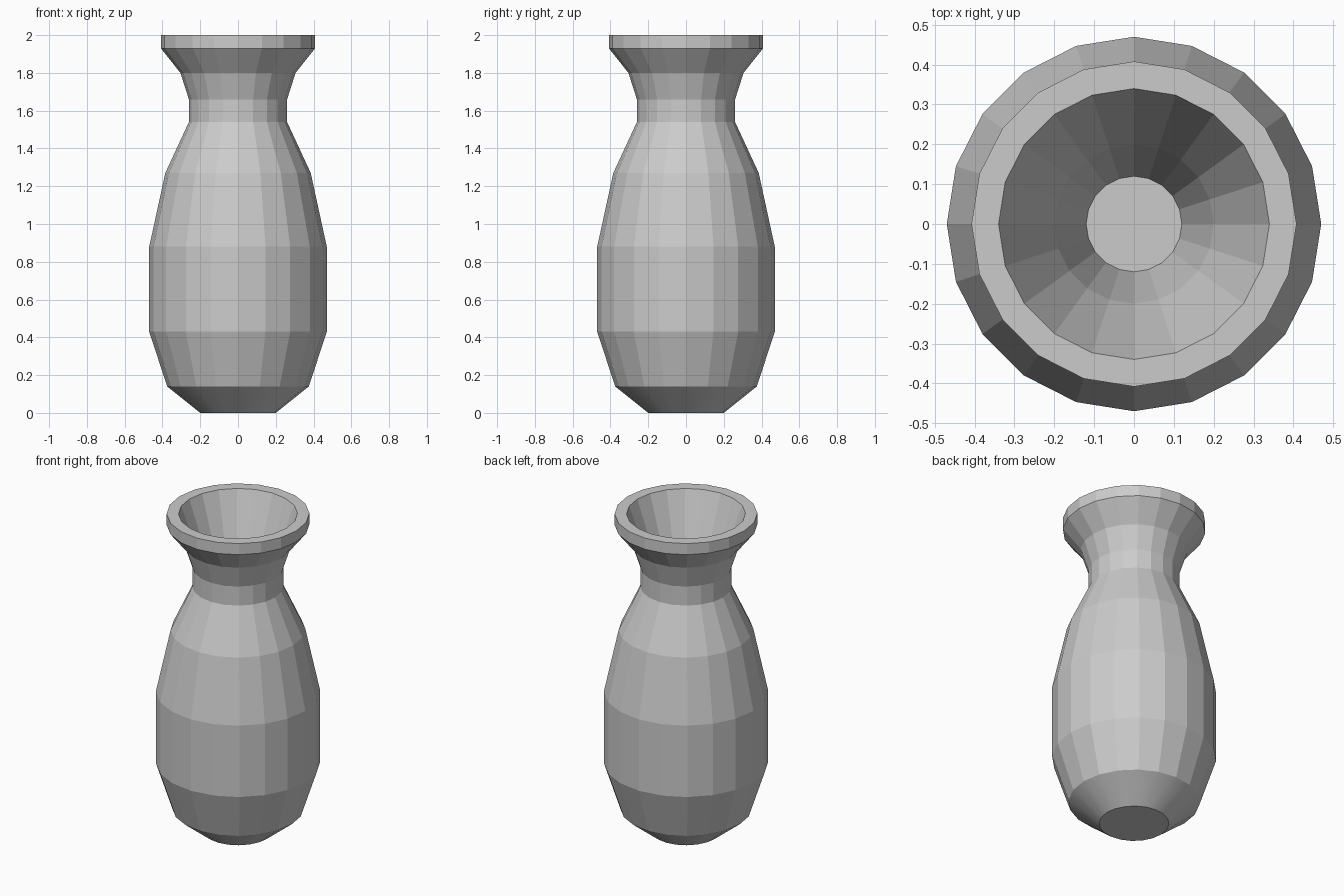
import bpy
import bmesh
from math import cos, sin, tau

if "Cube" in bpy.data.objects:
    bpy.data.objects.remove(bpy.data.objects["Cube"])

SIDES = 20

# (radius, height) from the base, up the outside, over the lip and down the inside
PROFILE = [
    (0.20, 0.00), (0.375, 0.14), (0.47, 0.43), (0.47, 0.88), (0.385, 1.27),
    (0.26, 1.54), (0.26, 1.66), (0.305, 1.80), (0.408, 1.93), (0.408, 2.00),
    (0.34, 2.00), (0.20, 1.62), (0.12, 1.25),
]


def lathe(name, profile, sides):
    bm = bmesh.new()
    rings = [[bm.verts.new((r * cos(tau * i / sides), r * sin(tau * i / sides), z))
              for i in range(sides)] for r, z in profile]
    for k, (low, high) in enumerate(zip(rings, rings[1:])):
        for i in range(sides):
            j = (i + 1) % sides
            face = bm.faces.new((low[i], low[j], high[j], high[i]))
            face.smooth = k == 0  # only the foot taper is smooth
    # underside and inner floor
    bm.faces.new(rings[0][::-1])
    bm.faces.new(rings[-1])
    mesh = bpy.data.meshes.new(name)
    bm.to_mesh(mesh)
    bm.free()
    obj = bpy.data.objects.new(name, mesh)
    bpy.context.collection.objects.link(obj)
    return obj


# Vase body
lathe("vase", PROFILE, SIDES)
